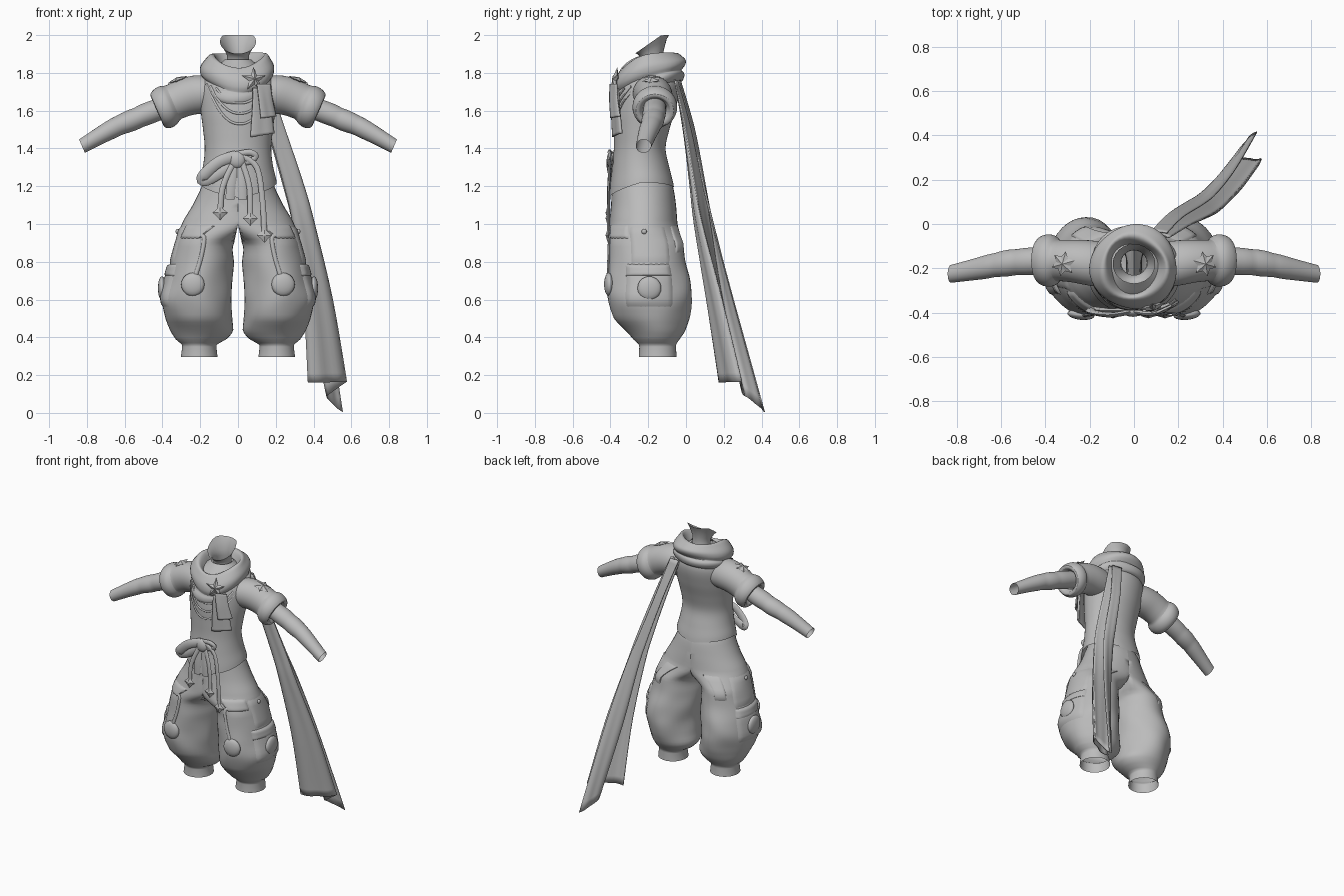
import bpy, bmesh, math
from mathutils import Vector, Matrix

if "Cube" in bpy.data.objects:
    bpy.data.objects.remove(bpy.data.objects["Cube"])

cloth = bpy.data.materials.new("grey_cloth")
cloth.diffuse_color = (0.5, 0.5, 0.5, 1)
cloth.use_nodes = True
cloth.node_tree.nodes["Principled BSDF"].inputs["Base Color"].default_value = cloth.diffuse_color
TAU = math.tau


def finish(name, bm, mirror=False, solid=0, sub=0, angle=50):
    bmesh.ops.recalc_face_normals(bm, faces=bm.faces)
    me = bpy.data.meshes.new(name)
    bm.to_mesh(me)
    bm.free()
    me.materials.append(cloth)
    ob = bpy.data.objects.new(name, me)
    bpy.context.collection.objects.link(ob)
    if mirror:
        ob.modifiers.new("mirror", 'MIRROR').use_mirror_merge = False
    if solid:
        m = ob.modifiers.new("thickness", 'SOLIDIFY')
        m.thickness, m.offset = solid, 0
    if sub:
        ob.modifiers.new("smooth", 'SUBSURF').levels = sub
        ob.modifiers["smooth"].render_levels = sub
    bpy.ops.object.select_all(action='DESELECT')
    ob.select_set(True)
    bpy.context.view_layer.objects.active = ob
    bpy.ops.object.shade_smooth_by_angle(angle=math.radians(angle))
    return ob


def loft(name, rings, closed=True, **kw):
    bm = bmesh.new()
    vs = [[bm.verts.new(p) for p in r] for r in rings]
    n = len(rings[0])
    for a, b in zip(vs, vs[1:]):
        for i in range(n if closed else n - 1):
            j = (i + 1) % n
            bm.faces.new((a[i], a[j], b[j], b[i]))
    return finish(name, bm, **kw)


def spline(rows, t):
    """Catmull-Rom through rows, t in 0..len-1"""
    i = min(int(t), len(rows) - 2)
    f = t - i
    p0, p1, p2, p3 = (rows[min(max(i + k, 0), len(rows) - 1)] for k in (-1, 0, 1, 2))
    return [b + .5 * f * (c - a + f * (2 * a - 5 * b + 4 * c - d + f * (3 * (b - c) + d - a)))
            for a, b, c, d in zip(p0, p1, p2, p3)]


def at_z(rows, z):
    """Row of a descending profile at height z"""
    for i in range(len(rows) - 1):
        if rows[i][0] >= z >= rows[i + 1][0]:
            return spline(rows, i + (rows[i][0] - z) / (rows[i][0] - rows[i + 1][0]))
    return rows[0] if z > rows[0][0] else rows[-1]


def tube(name, pts, w, h, mirror=False):
    """Flattened ribbon swept along a path; w across, h in depth"""
    path = [Vector(spline(pts, k / 4)) for k in range(4 * (len(pts) - 1) + 1)]
    rings = []
    for k, p in enumerate(path):
        d = (path[min(k + 1, len(path) - 1)] - path[max(k - 1, 0)]).normalized()
        s = d.cross(Vector((0, -1, 0))).normalized()
        n = s.cross(d)
        rings.append([p + s * w * math.cos(TAU * i / 8) + n * h * math.sin(TAU * i / 8) for i in range(8)])
    return loft(name, rings, mirror=mirror)


def star(name, loc, direction, r1, r2, n, depth, mirror=False):
    rot = Vector(direction).to_track_quat('Z', 'Y').to_matrix()
    bm = bmesh.new()
    rim = []
    for i in range(2 * n):
        a, r = math.pi * i / n + math.pi / 2, (r1 if i % 2 == 0 else r2)
        rim.append(Vector((r * math.cos(a), r * math.sin(a), 0)))
    vs = [bm.verts.new(Vector(loc) + rot @ p) for p in rim]
    for sgn in (1, -1):
        c = bm.verts.new(Vector(loc) + rot @ Vector((0, 0, sgn * depth)))
        for i in range(2 * n):
            bm.faces.new((vs[i], vs[(i + 1) % (2 * n)], c))
    return finish(name, bm, mirror=mirror, angle=20)


def puff(name, loc, direction, r, depth, mirror=False):
    rot = Vector(direction).to_track_quat('Z', 'Y').to_matrix().to_4x4()
    bm = bmesh.new()
    bmesh.ops.create_uvsphere(bm, u_segments=20, v_segments=10, radius=1,
                              matrix=Matrix.Translation(loc) @ rot @ Matrix.Diagonal((r, r, depth, 1)))
    return finish(name, bm, mirror=mirror)


# Baggy trousers: z, centre x, radius x, inner limit, centre y, radius y
LEG = [(1.28, 0, .16, 0, -.24, .13), (1.2, 0, .192, 0, -.23, .16), (1.1, 0, .24, 0, -.225, .172),
       (1.0, .035, .262, 0, -.225, .18), (.95, .115, .2, .01, -.22, .187), (.9, .175, .155, .02, -.21, .195),
       (.8, .19, .168, .02, -.205, .203), (.7, .205, .18, .03, -.195, .218), (.6, .217, .187, .035, -.193, .222),
       (.5, .205, .177, .03, -.183, .2), (.43, .19, .165, .02, -.16, .155), (.385, .197, .13, .06, -.155, .12),
       (.36, .205, .092, .1, -.15, .098), (.295, .205, .097, .1, -.15, .1)]


def leg(z, a, out=0):
    _, cx, rx, lim, cy, ry = at_z(LEG, z)
    amount = max(0, 1 - abs(z - .6) / .3)
    fold = amount * (.018 * math.sin(3 * a + 16 * z) + .012 * math.sin(5 * a - 25 * z))
    k = 1 + fold - .035 * min(1, 2 * amount) * math.sin(2 * a) ** 2
    return Vector((max(lim, cx + (rx * k + out) * math.cos(a)), cy + (ry * k + out) * math.sin(a), z))


heights = [1.28 - .02 * i for i in range(45)] + [.39, .37, .36, .35, .295]
loft("trouser_leg", [[leg(z, TAU * i / 40) for i in range(40)] for z in sorted(set(heights), reverse=True)],
     mirror=True)


def pocket(name, z0, z1, a0, a1, out):
    """Soft raised patch following the trouser surface"""
    rings = []
    for u in range(9):
        row = []
        for v in range(13):
            rim = min(u, 8 - u, v, 12 - v)
            row.append(leg(z0 + (z1 - z0) * u / 8, math.radians(a0 + (a1 - a0) * v / 12),
                           (-.006, out * .75, out)[min(rim, 2)]))
        rings.append(row)
    loft(name, rings, closed=False, mirror=True)


pocket("side_pocket", .55, .77, -38, 38, .01)
pocket("side_pocket_flap", .72, .79, -38, 38, .014)
pocket("front_pocket_flap", .92, 1.0, -75, -25, .008)
pocket("hip_pocket", .78, 1.0, -28, 40, .006)
pocket("back_pocket", .84, 1.0, 50, 80, .007)
puff("side_badge", leg(.66, 0, .008), (1, 0, 0), .063, .022, True)
puff("knee_badge", leg(.68, math.radians(-80), -.004), (.1, -1, 0), .062, .024, True)
tube("knee_strap", [leg(.72, math.radians(-82), .002), leg(.82, math.radians(-87), .002),
                    leg(.92, math.radians(-82), .002), leg(.94, math.radians(-70), .002)], .011, .007, True)
puff("hip_button", leg(.96, 0, .008), (1, 0, 0), .014, .01, True)

# Tunic: z, centre y, radius x, radius y
BODY = [(1.87, -.18, .07, .07), (1.84, -.18, .11, .105), (1.79, -.19, .17, .145), (1.72, -.2, .2, .168),
        (1.6, -.22, .197, .163), (1.5, -.235, .185, .147), (1.4, -.245, .176, .137), (1.3, -.24, .186, .152),
        (1.19, -.235, .205, .172)]


def body(z, a, out=0):
    _, cy, rx, ry = at_z(BODY, z)
    drop = max(0, (1.32 - z) / .13)
    hem = drop * (.03 * abs(math.cos(a)) - .05 * max(0, -math.sin(a)))
    return Vector(((rx + out) * math.cos(a), cy + (ry + out) * math.sin(a), z + hem))


def front(x, z, out=.004):
    _, cy, rx, ry = at_z(BODY, z)
    return Vector((x, cy - ry * math.sqrt(max(.02, 1 - (x / rx) ** 2)) - out, z))


loft("tunic", [[body(1.87 - .68 * k / 34, TAU * i / 48) for i in range(48)] for k in range(35)])


# Sleeves and arms: x, y, z, radius along a sloping axis
def limb(name, rows, sub=1):
    rings = []
    for x, y, z, r in rows:
        c, u, v = Vector((x, y, z)), Vector((.4, 0, .917)), Vector((0, .95 if x < .35 else 1.05, 0))
        rings.append([c + u * r * math.cos(TAU * i / 20) + v * r * math.sin(TAU * i / 20) for i in range(20)])
    loft(name, rings, mirror=True, sub=sub)


limb("sleeve", [(.1, -.185, 1.69, .1), (.17, -.18, 1.69, .112), (.23, -.172, 1.682, .108), (.28, -.167, 1.672, .102),
                (.325, -.165, 1.653, .1), (.345, -.165, 1.643, .098), (.355, -.165, 1.636, .106),
                (.375, -.165, 1.625, .116), (.405, -.165, 1.607, .114), (.43, -.165, 1.598, .098),
                (.43, -.165, 1.6, .078), (.4, -.165, 1.61, .06)])
limb("arm", [(.36, -.165, 1.63, .056), (.45, -.167, 1.595, .06), (.5, -.17, 1.577, .06), (.53, -.172, 1.562, .055),
             (.55, -.174, 1.554, .059), (.6, -.18, 1.534, .057), (.625, -.185, 1.524, .051),
             (.65, -.19, 1.512, .054), (.72, -.205, 1.475, .047), (.826, -.225, 1.412, .039)])
star("shoulder_star", (.32, -.18, 1.764), (.35, -.1, 1), .058, .034, 6, .014, True)

# Neck with slanted open top
neck = []
for z, cy, rx, ry, tilt in [(1.76, -.17, .08, .075, 0), (1.82, -.17, .068, .062, 0), (1.87, -.175, .058, .056, .1),
                            (1.9, -.18, .06, .062, .3), (1.94, -.18, .08, .078, .5), (1.965, -.18, .096, .09, .7)]:
    ring = []
    for i in range(24):
        a = TAU * i / 24
        y = ry * math.sin(a)
        ring.append((rx * math.cos(a), cy + y, min(2.0, z + tilt * y)))
    neck.append(ring)
loft("neck", neck)

# Draped cowl: radius, height, forward tilt, front sag
COWL = [(.085, 1.78, .1, .03), (.10, 1.83, .1, .04), (.125, 1.885, .1, .05), (.145, 1.895, .1, .05),
        (.165, 1.872, .14, .04), (.188, 1.835, .2, .03), (.19, 1.80, .26, .02), (.18, 1.778, .28, .02),
        (.177, 1.77, .28, .02), (.187, 1.755, .3, .02), (.188, 1.73, .32, .02), (.17, 1.705, .32, .02),
        (.13, 1.71, .3, .01)]
cowl = []
for k in range(3 * (len(COWL) - 1) + 1):
    r, z, t, sag = spline(COWL, k / 3)
    ring = []
    for i in range(40):
        a = TAU * i / 40
        rr = r + .006 * math.sin(3 * a + k * .25)
        zz = z + t * rr * math.sin(a) + .006 * math.sin(2 * a + 1) - sag * max(0, -math.sin(a)) ** 2
        ring.append((rr * math.cos(a) * 1.03, -.195 + rr * math.sin(a), zz))
    cowl.append(ring)
loft("cowl", cowl)
star("cowl_star", (.085, -.375, 1.765), (.25, -1, .2), .068, .028, 5, .018)


# Scarf strips: left edge xyz, right edge xyz
def strip(name, rows, arch, solid=.006):
    rings = []
    for k in range(6 * (len(rows) - 1) + 1):
        t = k / 6
        r = spline(rows, t)
        a, b = Vector(r[:3]), Vector(r[3:])
        n = (b - a).cross(Vector((0, 0, 1))).normalized()
        row = []
        for i in range(11):
            s = i / 10
            bump = math.sin(math.pi * s) + .25 * math.sin(3 * math.pi * s)
            row.append(a.lerp(b, s) + n * arch * bump * t / (len(rows) - 1))
        rings.append(row)
    loft(name, rings, closed=False, solid=solid)


# Trailing scarf folded in a Z: fold lines A, B, C, D from neck to tip
A = [(.08, -.06, 1.77), (.16, -.01, 1.5), (.245, .03, 1.2), (.29, .055, 1.0), (.345, .115, .6), (.37, .18, .16)]
B = [(.16, -.06, 1.76), (.25, -.005, 1.5), (.35, .045, 1.2), (.405, .085, 1.0), (.50, .19, .6), (.575, .295, .165)]
C = [(.08, -.03, 1.76), (.155, .045, 1.5), (.24, .1, 1.2), (.29, .13, 1.0), (.365, .195, .6), (.47, .31, .09)]
D = [(.15, -.04, 1.76), (.22, .03, 1.5), (.315, .09, 1.2), (.375, .14, 1.0), (.46, .25, .6), (.555, .415, .005)]
for name, p, q, arch in (("front", A, B, .035), ("inner", C, B, .01), ("back", C, D, -.015)):
    strip(f"scarf_tail_{name}", [a + b for a, b in zip(p, q)], arch)
strip("scarf_front_upper", [(.08, -.395, 1.72, .16, -.36, 1.72), (.075, -.392, 1.6, .175, -.352, 1.6),
                            (.065, -.385, 1.46, .19, -.34, 1.48)], .01, .012)
strip("scarf_front_lower", [(.1, -.4, 1.74, .17, -.368, 1.74), (.11, -.402, 1.66, .18, -.362, 1.66),
                            (.12, -.396, 1.56, .2, -.348, 1.57)], .01, .01)

# Chest cords
for k, (w, top, low) in enumerate([(.13, 1.72, 1.64), (.16, 1.73, 1.585), (.18, 1.74, 1.53)]):
    pts = [front(w * (i / 5 - 1) * .98 + .01, low + (top - low) * abs(i / 5 - 1) ** 2.2, .003) for i in range(11)]
    tube(f"chest_cord_{k + 1}", pts, .006, .005)

# Waist bow, ribbons and charms
puff("bow_knot", (-.005, -.395, 1.34), (0, -1, 0), .046, .024)
tube("bow_loop_left", [(-.01, -.395, 1.36), (-.1, -.41, 1.33), (-.18, -.4, 1.26), (-.185, -.385, 1.23),
                       (-.13, -.39, 1.25), (-.01, -.39, 1.33)], .03, .012)
tube("bow_loop_right", [(0, -.395, 1.37), (.06, -.405, 1.38), (.095, -.4, 1.36), (.06, -.395, 1.33), (0, -.39, 1.33)], .016, .01)
for k, pts in enumerate([[(-.02, -.4, 1.33), (-.08, -.41, 1.2), (-.095, -.41, 1.06)],
                         [(.02, -.4, 1.33), (.06, -.41, 1.2), (.065, -.41, 1.03)],
                         [(.02, -.4, 1.36), (.1, -.405, 1.3), (.13, -.41, 1.12), (.14, -.41, .94)]]):
    tube(f"sash_ribbon_{k + 1}", pts, .015, .007)
    x, y, z = pts[-1]
    star(f"ribbon_charm_{k + 1}", (x, y - .004, z), (.0, -1, 0), .04, .026, 4, .012)
for k, x in enumerate((-.035, .02)):
    tube(f"sash_end_{k + 1}", [(x * .4, -.395, 1.33), (x, -.405, 1.22), (x * 1.2, -.405, 1.13)], .024, .006)
